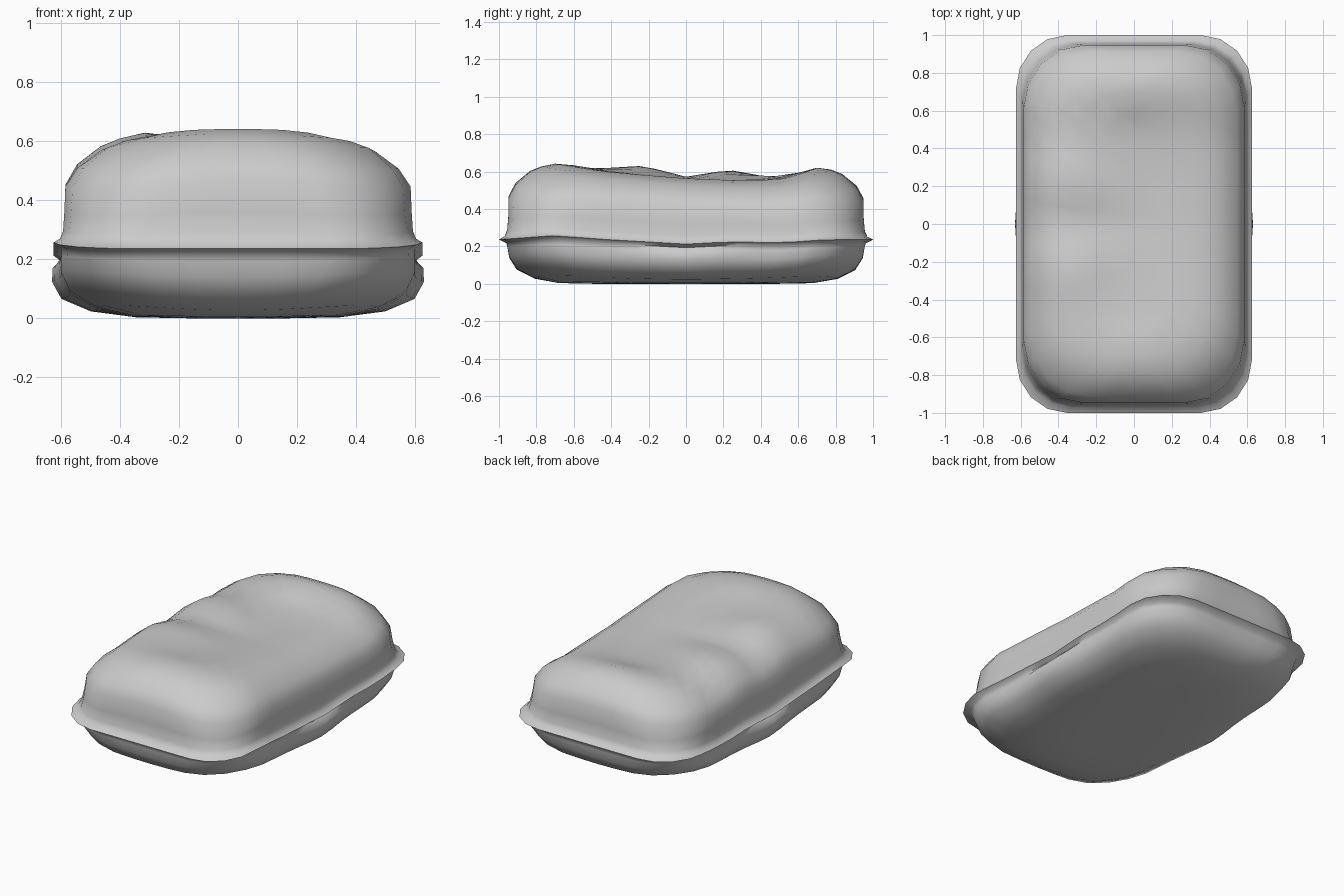
import bpy, bmesh, math

if "Cube" in bpy.data.objects:
    bpy.data.objects.remove(bpy.data.objects["Cube"])

# Height along the length: top at the lumpy left edge, top along the middle, seam
EDGE = [(-0.65, 0.642), (-0.5, 0.622), (-0.23, 0.632), (0, 0.572),
        (0.23, 0.61), (0.47, 0.572), (0.72, 0.628)]
MIDDLE = [(-0.65, 0.642), (-0.45, 0.608), (-0.23, 0.583), (0, 0.563),
          (0.25, 0.555), (0.5, 0.562), (0.72, 0.626)]
SEAM = [(-1, 0.236), (-0.7, 0.258), (-0.45, 0.238), (0, 0.212), (0.25, 0.225),
        (0.5, 0.218), (0.75, 0.236), (1, 0.236)]


def lerp(curve, y):
    if y <= curve[0][0]:
        return curve[0][1]
    for (a, za), (b, zb) in zip(curve, curve[1:]):
        if y <= b:
            return za + (zb - za) * (y - a) / (b - a)
    return curve[-1][1]


def outline(hx, hy, r):
    """Rounded rectangle with subdivided straight sides, counter-clockwise."""
    pts = []
    rx = min(r, hx)
    ry = min(r * 1.05, hy)
    corners = [(1, 1, 0), (-1, 1, 90), (-1, -1, 180), (1, -1, 270)]
    for i, (sx, sy, a0) in enumerate(corners):
        for k in range(5):
            a = math.radians(a0 + k * 22.5)
            pts.append((sx * (hx - rx) + rx * math.cos(a),
                        sy * (hy - ry) + ry * math.sin(a)))
        nx, ny, na = corners[(i + 1) % 4]
        a = math.radians(na)
        end = (nx * (hx - rx) + rx * math.cos(a), ny * (hy - ry) + ry * math.sin(a))
        start = pts[-1]
        steps = 4 if i % 2 == 0 else 10
        for k in range(1, steps):
            f = k / steps
            pts.append((start[0] + (end[0] - start[0]) * f,
                        start[1] + (end[1] - start[1]) * f))
    return pts


def height(x, y, t):
    """Height of a point for level t: -1 floor, 0 seam, 1 top."""
    s = lerp(SEAM, y)
    t *= 1 - 0.28 * min(1, (x / 0.6) ** 2 * (y / 0.95) ** 2)  # soft corners
    if t <= 0:
        return s * (1 + t)
    w = min(1, max(0, -x / 0.3))
    top = w * lerp(EDGE, y) + (1 - w) * lerp(MIDDLE, y)
    return s + t * (top - s)


# Rings from bottom to top: inset x, inset y, level
RINGS = [(0.625, 0.6, -1), (0.45, 0.5, -1), (0.28, 0.32, -0.985),
         (0.15, 0.19, -0.89), (0.055, 0.095, -0.69), (0.025, 0.055, -0.42),
         (0.026, 0.046, -0.2), (0.026, 0.04, -0.09), (0.0, 0.0, 0.0),
         (0.022, 0.03, 0.04), (0.032, 0.044, 0.12), (0.036, 0.05, 0.3),
         (0.04, 0.052, 0.57), (0.08, 0.088, 0.74), (0.16, 0.165, 0.9),
         (0.225, 0.225, 0.96), (0.31, 0.3, 1.0), (0.45, 0.4, 1.0),
         (0.625, 0.45, 1.0)]

# Cushion body with its pinched seam, lofted through the rings
bm = bmesh.new()
loops = []
for ix, iy, t in RINGS:
    loop = []
    radius = 0.27 + 0.06 * min(1, abs(t) * 2) - 0.2 * min(ix, 0.35)
    for x, y in outline(0.625 - ix, 1 - iy, radius):
        z = height(x, y, t)
        if -0.9 < t < -0.1:  # lower sides belly out around the middle
            x *= 1 + 0.05 * math.exp(-(y / 0.22) ** 2)
        loop.append(bm.verts.new((x, y, z)))
    loops.append(loop)
n = len(loops[0])
for a, b in zip(loops, loops[1:]):
    for i in range(n):
        j = (i + 1) % n
        bm.faces.new((a[i], a[j], b[j], b[i]))
bmesh.ops.remove_doubles(bm, verts=bm.verts, dist=0.0005)
bmesh.ops.holes_fill(bm, edges=[e for e in bm.edges if e.is_boundary], sides=0)
bmesh.ops.recalc_face_normals(bm, faces=bm.faces)
mesh = bpy.data.meshes.new("cushion_body")
bm.to_mesh(mesh)
bm.free()
body = bpy.data.objects.new("cushion_body", mesh)
bpy.context.collection.objects.link(body)
bpy.context.view_layer.objects.active = body
body.select_set(True)
bpy.ops.object.shade_smooth_by_angle(angle=math.radians(80))
